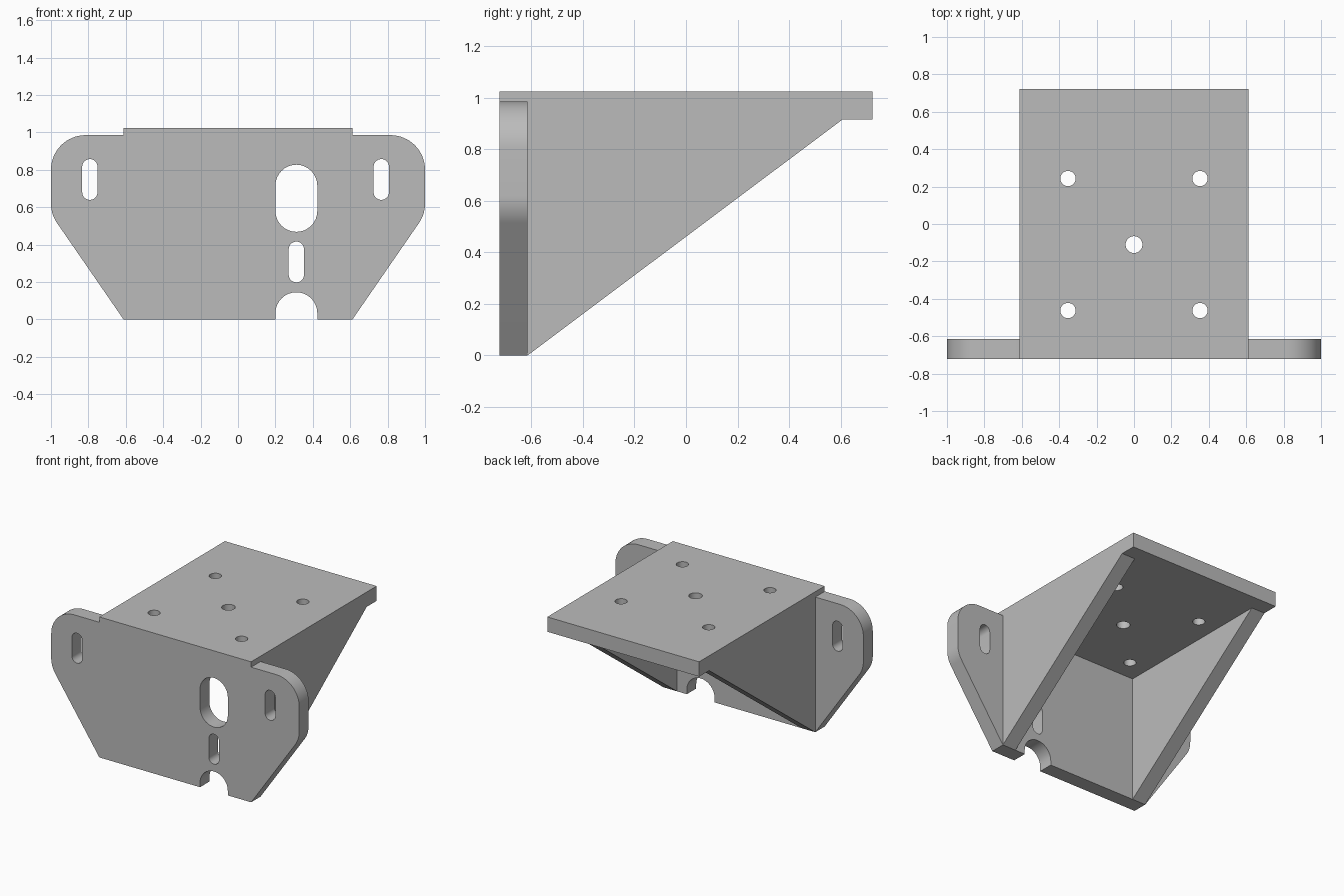
import bpy, bmesh
from math import pi, sin, cos, radians
from mathutils import Matrix

cube = bpy.data.objects.get("Cube")
if cube:
    bpy.data.objects.remove(cube)

HALF_W, HALF_D, TOP = 0.612, 0.723, 1.024
T = 0.108                      # sheet thickness
INNER_Y = -HALF_D + T
SHELF_Z = TOP - T

grey = bpy.data.materials.new("Plain grey")
grey.use_nodes = True
grey.diffuse_color = (0.5, 0.5, 0.5, 1)
grey.node_tree.nodes["Principled BSDF"].inputs["Base Color"].default_value = grey.diffuse_color


def arc(cx, cy, r, start, end, steps=16):
    angles = [radians(start + (end - start) * i / steps) for i in range(steps + 1)]
    return [(cx + r * cos(a), cy + r * sin(a)) for a in angles]


def slot(cx, low, high, r):
    return arc(cx, high - r, r, 0, 180) + arc(cx, low + r, r, 180, 360)


def plate(name, loops, thickness, placement):
    """Extrude an outline (first loop) with holes (other loops) into a solid."""
    curve = bpy.data.curves.new(name, "CURVE")
    curve.dimensions = "2D"
    curve.fill_mode = "BOTH"
    curve.extrude = thickness / 2
    for loop in loops:
        spline = curve.splines.new("POLY")
        spline.points.add(len(loop) - 1)
        for point, (x, y) in zip(spline.points, loop):
            point.co = (x, y, 0, 1)
        spline.use_cyclic_u = True
    helper = bpy.data.objects.new(name + " outline", curve)
    bpy.context.collection.objects.link(helper)
    bpy.context.view_layer.update()
    graph = bpy.context.evaluated_depsgraph_get()
    mesh = bpy.data.meshes.new_from_object(helper.evaluated_get(graph))
    bpy.data.objects.remove(helper)
    mesh.transform(placement)

    bm = bmesh.new()
    bm.from_mesh(mesh)
    bmesh.ops.remove_doubles(bm, verts=bm.verts, dist=0.0001)
    bmesh.ops.recalc_face_normals(bm, faces=bm.faces)
    bm.to_mesh(mesh)
    bm.free()

    mesh.name = name
    mesh.materials.clear()
    mesh.materials.append(grey)
    obj = bpy.data.objects.new(name, mesh)
    bpy.context.collection.objects.link(obj)
    bpy.ops.object.select_all(action="DESELECT")
    obj.select_set(True)
    bpy.context.view_layer.objects.active = obj
    bpy.ops.object.shade_smooth_by_angle(angle=radians(30))
    return obj


# Front plate: rounded ears, tapered sides, notch in the bottom edge
WING_TOP, EAR_R, NOTCH_X, NOTCH_R = 0.985, 0.185, 0.312, 0.112
right_side = ([(HALF_W, 0)]
              + arc(1 - EAR_R, 0.62, EAR_R, -34.7, 0)
              + arc(1 - EAR_R, WING_TOP - EAR_R, EAR_R, 0, 90)
              + [(HALF_W, WING_TOP), (HALF_W, TOP)])
left_side = [(-x, z) for x, z in reversed(right_side)]
notch = ([(NOTCH_X - NOTCH_R, 0)] + arc(NOTCH_X, 0.033, NOTCH_R, 180, 0)
         + [(NOTCH_X + NOTCH_R, 0)])
front_holes = [
    slot(-0.792, 0.639, 0.857, 0.041),
    slot(0.766, 0.639, 0.857, 0.041),
    slot(NOTCH_X, 0.468, 0.827, NOTCH_R),
    slot(NOTCH_X, 0.198, 0.416, 0.041),
]
plate("front plate", [right_side + left_side + notch] + front_holes, T,
      Matrix.Translation((0, -HALF_D + T / 2, 0)) @ Matrix.Rotation(pi / 2, 4, "X"))

# Top plate with five round holes
top_outline = [(-HALF_W, INNER_Y), (HALF_W, INNER_Y), (HALF_W, HALF_D), (-HALF_W, HALF_D)]
top_holes = [arc(x, y, 0.041, 0, 360, 32)[:-1] for x in (-0.353, 0.353) for y in (-0.463, 0.243)]
top_holes.append(arc(0, -0.11, 0.045, 0, 360, 32)[:-1])
plate("top plate", [top_outline] + top_holes, T,
      Matrix.Translation((0, 0, TOP - T / 2)))

# Triangular side gussets, profile drawn in depth and height
gusset = [(INNER_Y, 0), (0.608, SHELF_Z), (INNER_Y, SHELF_Z)]
sideways = Matrix(((0, 0, 1, 0), (1, 0, 0, 0), (0, 1, 0, 0), (0, 0, 0, 1)))
for name, side in (("left gusset", 1), ("right gusset", -1)):
    plate(name, [gusset], T, Matrix.Translation((side * (HALF_W - T / 2), 0, 0)) @ sideways)
